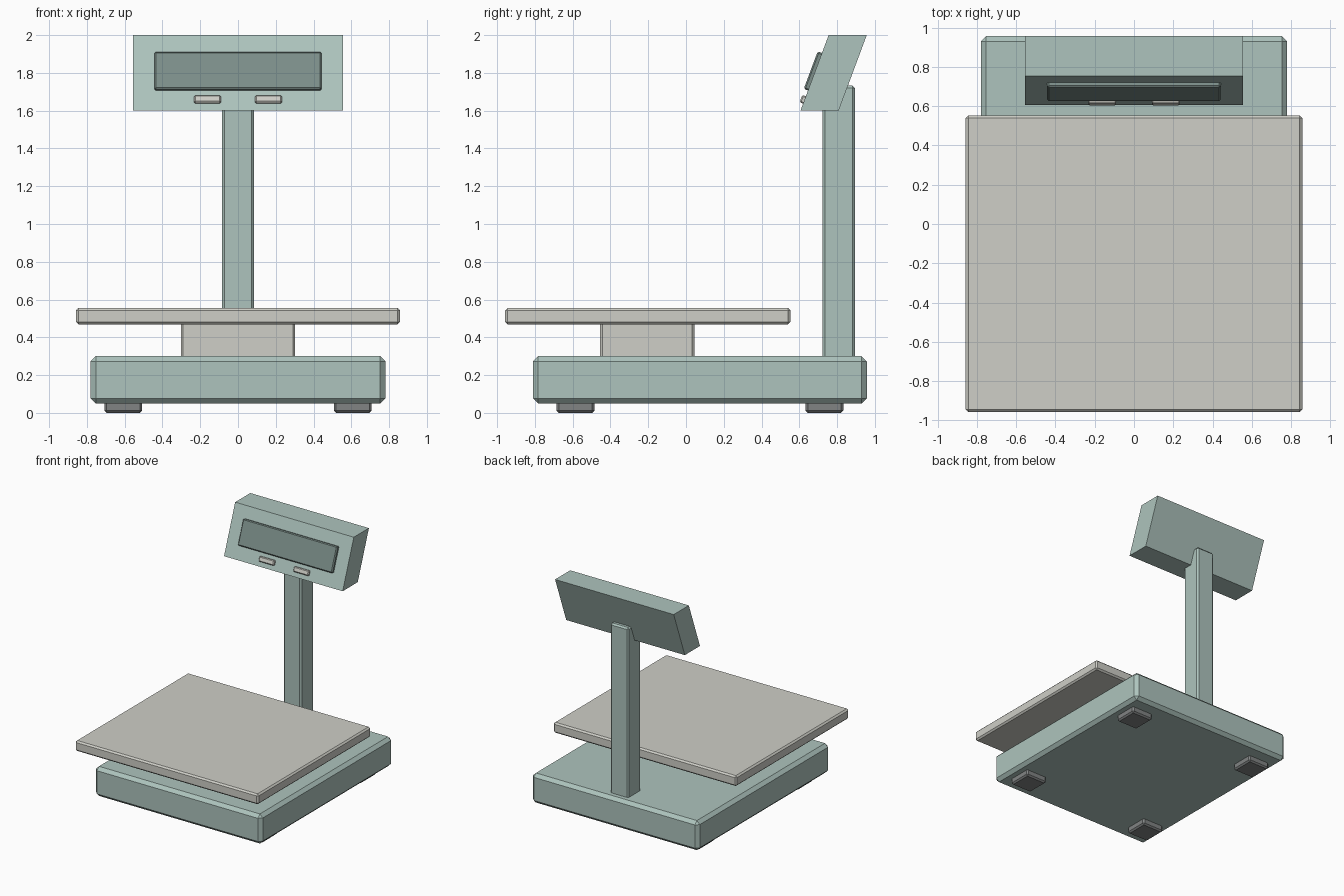
import bpy, bmesh, math
from mathutils import Vector

if "Cube" in bpy.data.objects:
    bpy.data.objects.remove(bpy.data.objects["Cube"])


def material(name, rgb):
    m = bpy.data.materials.new(name)
    m.diffuse_color = (*rgb, 1)
    m.use_nodes = True
    m.node_tree.nodes["Principled BSDF"].inputs["Base Color"].default_value = m.diffuse_color
    return m


TEAL = material("teal_paint", (0.42, 0.55, 0.51))
STEEL = material("warm_grey", (0.62, 0.62, 0.57))
GLASS = material("dark_glass", (0.20, 0.27, 0.25))
RUBBER = material("rubber", (0.22, 0.23, 0.23))


def block(name, lo, hi, mat, chamfer=0.0, tilt=0.0):
    """Chamfered box spanning lo..hi, optionally tilted about x through its centre."""
    lo, hi = Vector(lo), Vector(hi)
    mesh = bpy.data.meshes.new(name)
    bm = bmesh.new()
    bmesh.ops.create_cube(bm, size=1)
    bmesh.ops.scale(bm, vec=hi - lo, verts=bm.verts)
    bm.to_mesh(mesh)
    bm.free()
    mesh.materials.append(mat)
    ob = bpy.data.objects.new(name, mesh)
    ob.location = (lo + hi) / 2
    ob.rotation_euler.x = tilt
    bpy.context.collection.objects.link(ob)
    if chamfer:
        bev = ob.modifiers.new("chamfer", 'BEVEL')
        bev.width = chamfer
        bev.segments = 1
    return ob


# Base, pedestal, weighing plate and display post
block("base", (-0.78, -0.81, 0.05), (0.78, 0.957, 0.30), TEAL, 0.027)
block("pedestal", (-0.303, -0.455, 0.28), (0.303, 0.045, 0.49), STEEL, 0.013)
block("weighing_plate", (-0.857, -0.957, 0.468), (0.857, 0.553, 0.556), STEEL, 0.013)
block("display_post", (-0.085, 0.722, 0.27), (0.085, 0.894, 1.733), TEAL, 0.013)

# Feet
for side, x in (("left", -0.608), ("right", 0.608)):
    for end, y in (("front", -0.585), ("back", 0.733)):
        block(f"foot_{end}_{side}", (x - 0.1, y - 0.1, 0), (x + 0.1, y + 0.1, 0.07), RUBBER, 0.012)

# Display housing: a box sheared backwards
Z0, Z1, Y0, DEPTH = 1.6, 2.0, 0.606, 0.202
SLOPE = 0.149 / 0.4
TILT = -math.atan(SLOPE)
housing = block("display_housing", (-0.555, Y0, Z0), (0.555, Y0 + DEPTH, Z1), TEAL)
housing.location.y += 0.149 / 2
for v in housing.data.vertices:
    v.co.y += v.co.z * SLOPE


def on_face(name, x, z, w, h, d, mat, chamfer):
    """Block half sunk into the sloping front of the housing."""
    y = Y0 + (z - Z0) * SLOPE
    return block(name, (x - w / 2, y - d / 2, z - h / 2), (x + w / 2, y + d / 2, z + h / 2),
                 mat, chamfer, TILT)


# Screen and two buttons
on_face("screen", 0, 1.806, 0.884, 0.212, 0.048, GLASS, 0.008)
for side, x in (("left", -0.162), ("right", 0.162)):
    on_face(f"button_{side}", x, 1.657, 0.142, 0.042, 0.04, STEEL, 0.007)
